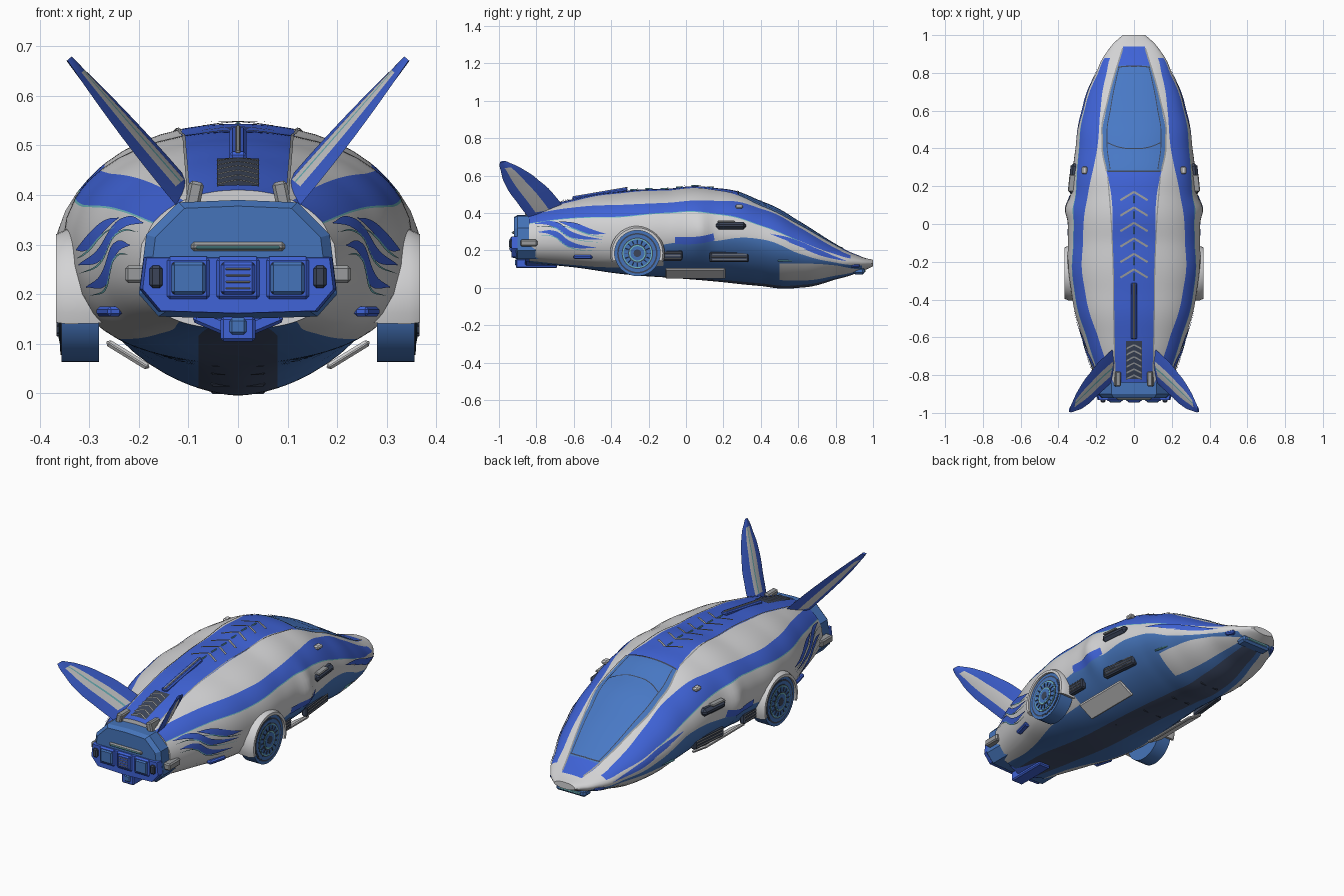
import bpy, bmesh, math
from mathutils import Matrix, Vector

cube = bpy.data.objects.get("Cube")
if cube:
    bpy.data.objects.remove(cube, do_unlink=True)

# Palette
def material(name, rgb):
    m = bpy.data.materials.new(name)
    m.use_nodes = True
    m.diffuse_color = (*rgb, 1)
    m.node_tree.nodes["Principled BSDF"].inputs["Base Color"].default_value = (*rgb, 1)
    return m

PALETTE = [material(n, c) for n, c in (
    ("shell white", (.65, .65, .66)), ("royal blue", (.05, .125, .68)), ("steel blue", (.06, .175, .49)),
    ("canopy blue", (.065, .19, .56)), ("dark slate", (.045, .06, .1)), ("pale teal", (.16, .48, .52)),
    ("trim grey", (.32, .33, .34)), ("keel navy", (.06, .085, .16)))]
WHITE, ROYAL, STEEL, CANOPY, DARK, TEAL, GREY, KEEL = range(len(PALETTE))

# Object helpers
def finish(name, bm, mat=None, mirror=False, angle=35):
    bmesh.ops.recalc_face_normals(bm, faces=bm.faces)
    me = bpy.data.meshes.new(name)
    bm.to_mesh(me)
    bm.free()
    for m in (PALETTE if mat is None else [PALETTE[mat]]):
        me.materials.append(m)
    ob = bpy.data.objects.new(name, me)
    bpy.context.collection.objects.link(ob)
    if mirror:
        mod = ob.modifiers.new("mirror", 'MIRROR')
        mod.use_clip = True
    bpy.ops.object.select_all(action='DESELECT')
    ob.select_set(True)
    bpy.context.view_layer.objects.active = ob
    bpy.ops.object.shade_smooth_by_angle(angle=math.radians(angle))

def box(name, centre, size, mat, mirror=False, bevel=.006, turn=(0, 'X')):
    bm = bmesh.new()
    bmesh.ops.create_cube(bm, size=1)
    bmesh.ops.scale(bm, vec=size, verts=bm.verts)
    bmesh.ops.bevel(bm, geom=bm.edges[:], offset=min(bevel, min(size) * .4), segments=1, affect='EDGES')
    bmesh.ops.transform(bm, matrix=Matrix.Translation(centre) @ Matrix.Rotation(turn[0], 4, turn[1]), verts=bm.verts)
    finish(name, bm, mat, mirror, 20)

def prism(name, half, y0, y1, mat, chamfer=.9):
    """Symmetric outline in x and z, run along y with a narrowed end."""
    outline = half + [(-x, z) for x, z in reversed(half) if x > 0]
    mid = sum(z for x, z in outline) / len(outline)
    bm = bmesh.new()
    rings = [[bm.verts.new((x * s, y, mid + (z - mid) * s)) for x, z in outline]
             for y, s in ((y0, chamfer), (y0 + .02, 1), (y1, 1))]
    loft(bm, rings, True)
    bm.faces.new(rings[0])
    bm.faces.new(rings[-1])
    finish(name, bm, mat, angle=20)

def loft(bm, rings, closed=False, rule=lambda i, j: 0):
    n = len(rings[0])
    for i in range(len(rings) - 1):
        for j in range(n if closed else n - 1):
            k = (j + 1) % n
            f = bm.faces.new((rings[i][j], rings[i][k], rings[i + 1][k], rings[i + 1][j]))
            f.material_index = rule(i, j)

def smooth_curve(xs, vs):
    """Cubic interpolation through the given keys."""
    n = len(xs)
    slope = [(vs[min(i + 1, n - 1)] - vs[max(i - 1, 0)]) / (xs[min(i + 1, n - 1)] - xs[max(i - 1, 0)]) for i in range(n)]
    def f(x):
        x = min(max(x, xs[0]), xs[-1])
        i = max(k for k in range(n - 1) if xs[k] <= x)
        h = xs[i + 1] - xs[i]
        t = (x - xs[i]) / h
        a = vs[i] + slope[i] * h * t
        b = vs[i + 1] - slope[i + 1] * h * (1 - t)
        s = t * t * (3 - 2 * t)
        return a * (1 - s) + b * s
    return f

# Hull shape along its length; the belly is fuller towards the rear
Y = [-.84, -.6, -.35, -.1, .15, .4, .6, .8, .93, 1]
width, top, middle, bottom, belly, spine_x, band_in, band_out, white_z, lower_z = (smooth_curve(Y, v) for v in (
    [.2, .275, .335, .35, .335, .31, .275, .2, .13, .06],
    [.41, .475, .515, .53, .535, .465, .36, .235, .17, .15],
    [.26, .29, .3, .3, .29, .25, .2, .15, .135, .13],
    [.13, .11, .075, .055, .035, .01, .0, .045, .085, .115],
    [2.5, 2.9, 2.7, 2.1, 1.8, 1.7, 1.7, 1.7, 1.8, 1.8],
    [.1, .105, .11, .115, .12, .165, .148, .1, .06, .03],
    [.11, .19, .26, .27, .245, .195, .178, .145, .1, .04],
    [.17, .25, .315, .32, .307, .29, .262, .19, .12, .045],
    [.17, .15, .17, .235, .25, .26, .185, .135, .12, .118],
    [.145, .122, .11, .12, .14, .13, .13, .12, .1, .116]))
UP = 2.15

def point(y, a):
    s, c = max(math.sin(a), 0), abs(math.cos(a))
    upper = a <= math.pi / 2
    n = 2 / (UP if upper else belly(y))
    reach = (top(y) if upper else bottom(y)) - middle(y)
    bulge = .024 * math.exp(-((y - .08) / .05) ** 2) * s ** 10
    return Vector((width(y) * s ** n + bulge, y, middle(y) + reach * c ** n))

def angle_at_x(y, x, under=False):
    u = min(abs(x) / width(y), 1)
    a = math.asin(u ** ((belly(y) if under else UP) / 2))
    return math.pi - a if under else a

def angle_at_z(y, z):
    m = middle(y)
    if z >= m:
        return math.acos(min((z - m) / (top(y) - m), 1) ** (UP / 2))
    return math.pi / 2 + math.asin(min((m - z) / (m - bottom(y)), 1) ** (belly(y) / 2))

def side_x(y, z):
    return point(y, angle_at_z(y, z)).x

def seams(y):
    out = angle_at_x(y, band_out(y))
    a = [0, angle_at_x(y, spine_x(y) * .85), angle_at_x(y, spine_x(y)),
         angle_at_x(y, band_in(y)), out, out + .02, angle_at_z(y, white_z(y)), angle_at_z(y, lower_z(y)),
         angle_at_x(y, width(y) * .5, True), angle_at_x(y, min(.08, width(y) * .3), True), math.pi]
    for i in range(1, len(a)):
        a[i] = min(max(a[i], a[i - 1] + .01), math.pi - .01 * (len(a) - 1 - i))
    return a

# Hull with colour strips that follow its seams
SPLIT = 4
stations = [-.84 + .02 * i for i in range(93)]

def hull_colour(i, j):
    y, strip = stations[i] + .01, j // SPLIT
    if y > .95:
        return WHITE
    if strip < 2:
        return (CANOPY, STEEL)[strip] if .28 < y < .84 else ROYAL
    return (WHITE, ROYAL if y < .88 else WHITE, TEAL if y < .6 else WHITE, WHITE,
            STEEL if y > -.12 else WHITE, WHITE if y > .5 else STEEL, STEEL, KEEL)[strip - 2]

bm = bmesh.new()
rings = []
for y in stations:
    s = seams(y)
    angles = [s[k] + (s[k + 1] - s[k]) * t / SPLIT for k in range(len(s) - 1) for t in range(SPLIT)] + [math.pi]
    rings.append([bm.verts.new(point(y, a)) for a in angles])
loft(bm, rings, rule=hull_colour)
for r in (rings[0], rings[-1]):
    bm.faces.new(r)
for r in rings:
    r[0].co.x = r[-1].co.x = 0
finish("hull", bm, mirror=True)

# Thin inlays that lie on the hull, seen from the side (y, z) or from above (x, y)
def inlay(name, pts, w, mat, above=False, taper=True, lift=.004):
    keys = list(range(len(pts)))
    fa, fb = (smooth_curve(keys, [p[k] for p in pts]) for k in (0, 1))
    n = 20
    rows, bm = [], bmesh.new()
    for i in range(n + 1):
        t = i / n * keys[-1]
        d = Vector((fa(t + .02) - fa(t - .02), fb(t + .02) - fb(t - .02))).normalized()
        h = w / 2 * (max(math.sin(math.pi * i / n), .06) if taper else 1)
        row = []
        for side in (-1, 0, 1):
            a, b = fa(t) - d.y * h * side, fb(t) + d.x * h * side
            p = point(b, angle_at_x(b, a)) if above else point(a, angle_at_z(a, b))
            row.append(bm.verts.new(p + Vector((0 if above else lift, 0, lift))))
        rows.append(row)
    loft(bm, rows)
    finish(name, bm, mat, True)

for k, path in enumerate(([(-.81, .34), (-.7, .335), (-.61, .28), (-.45, .255)],
                          [(-.79, .295), (-.7, .285), (-.62, .23), (-.48, .21)],
                          [(-.68, .35), (-.6, .33), (-.52, .3), (-.43, .285)])):
    inlay(f"flank_flame_{k}", path, .034, ROYAL)
    inlay(f"flank_flame_edge_{k}", [(y, z - .018) for y, z in path], .006, TEAL)
for k in range(3):
    inlay(f"nose_streak_{k}", [(.45 + .09 * k, .285 - .04 * k), (.58 + .08 * k, .245 - .036 * k), (.74 + .06 * k, .185 - .023 * k)], .02, ROYAL)
inlay("flank_panel", [(-.06, .25), (.05, .25), (.15, .268)], .038, ROYAL, taper=False)
inlay("spine_rail", [(spine_x(y), y) for y in (-.83, -.5, -.1, .25)], .006, GREY, True, False)
inlay("canopy_rail", [(spine_x(y), y) for y in (.28, .45, .65, .93)], .008, GREY, True, False)
inlay("canopy_rim", [(spine_x(y) * .85, y) for y in (.29, .45, .6, .75, .83)], .004, DARK, True, False)
inlay("canopy_rear_bar", [(0, .28), (.08, .28), (.14, .28)], .008, DARK, True, False)
inlay("canopy_front_bar", [(0, .835), (.04, .835), (.085, .83)], .006, DARK, True, False)
inlay("canopy_hoop", [(0, .4), (.07, .405), (.14, .43)], .005, DARK, True, False)
for k in range(6):
    y = .17 - .082 * k
    inlay(f"spine_chevron_{k}", [(0, y), (.036, y - .022), (.072, y - .044)], .011, GREY, True, False, .006)
    box(f"spine_dash_{k}", (0, y - .04, top(y - .04) + .001), (.007, .04, .008), TEAL)

# Spine ridge and rear louvres
box("spine_ridge", (0, -.46, top(-.46) - .002), (.034, .3, .02), ROYAL, turn=(.17, 'X'))
box("spine_ridge_cap", (0, -.46, top(-.46) + .008), (.01, .3, .006), GREY, turn=(.17, 'X'))
inlay("louvre_bed", [(.021, -.62), (.021, -.72), (.021, -.82)], .042, DARK, True, False)
for k in range(6):
    y = -.64 - .032 * k
    inlay(f"louvre_{k}", [(0, y), (.02, y - .01), (.042, y - .022)], .008, GREY, True, False, .009)

# Tail fins: broad tilted blades with blue edges and a white centre
SPAN = [0, .3, .6, .85, .95, 1]
lead = smooth_curve(SPAN, [-.64, -.7, -.785, -.88, -.935, -.965])
trail = smooth_curve(SPAN, [-.84, -.905, -.965, -.99, -.997, -.995])
bm = bmesh.new()
rings = []
for i in range(21):
    s = i / 20
    base, normal = Vector((.1 + .24 * s, 0, .39 + .285 * s)), Vector((-.76, 0, .65))
    thick, tilt = .014 * (1 - .6 * s), .026 * (1 - .8 * s * s)
    def fin_point(c, n):
        offset = normal * (n * thick + tilt * (1 - 2 * c))
        return bm.verts.new(base + offset + Vector((0, lead(s) * (1 - c) + trail(s) * c, 0)))
    rings.append([fin_point(c, n) for c, n in ((0, 0), (.34, .9), (.5, 1), (.55, 1), (.74, .8), (1, 0), (.72, -.9), (.36, -.9))])
loft(bm, rings, True, lambda i, j: ROYAL if not 1 < i < 18 else (ROYAL, WHITE, TEAL, WHITE, ROYAL, ROYAL, WHITE, ROYAL)[j])
for r in (rings[0], rings[-1]):
    bm.faces.new(r).material_index = ROYAL
finish("tail_fin", bm, mirror=True, angle=40)
box("fin_root", (.088, -.82, .4), (.03, .08, .055), GREY, True, turn=(-.2, 'Y'))

# Engine block, thrusters and light bar
prism("engine_block", [(0, .39), (.12, .385), (.185, .32), (.2, .2), (.16, .155), (0, .15)], -.92, -.76, STEEL)
prism("engine_panel", [(0, .275), (.19, .275), (.198, .21), (.16, .165), (0, .16)], -.932, -.88, ROYAL, .97)
for k in (-1, 0, 1):
    x = .1 * k
    box(f"thruster_frame_{k + 1}", (x, -.928, .232), (.09, .02, .088), ROYAL, bevel=.012)
    box(f"thruster_rim_{k + 1}", (x, -.931, .232), (.076, .02, .074), DARK, bevel=.012)
    box(f"thruster_core_{k + 1}", (x, -.934, .232), (.068, .02, .066), STEEL if k else ROYAL, bevel=.006)
for k in range(4):
    box(f"thruster_slat_{k}", (0, -.944, .212 + .013 * k), (.05, .004, .004), GREY)
box("light_frame", (0, -.918, .296), (.19, .02, .018), GREY)
box("light_bar", (0, -.927, .294), (.17, .01, .007), TEAL)
box("engine_side_pod", (.165, -.91, .235), (.026, .07, .045), DARK, True)
box("engine_outrigger", (.205, -.84, .24), (.045, .09, .035), GREY, True)
box("chin_pod", (0, -.8, .13), (.07, .22, .05), ROYAL)
box("chin_nozzle", (0, -.9, .135), (.036, .03, .034), STEEL)
box("chin_strut", (.055, -.78, .145), (.07, .16, .03), ROYAL, True, turn=(-.4, 'Y'))

# Wheels with stepped hub rings, spokes and arched fenders
AXLE = Vector((0, -.26, .185))

def disc(name, r, x0, x1, mat):
    bm = bmesh.new()
    bmesh.ops.create_cone(bm, cap_ends=True, segments=40, radius1=r, radius2=r, depth=x1 - x0)
    bmesh.ops.transform(bm, matrix=Matrix.Translation(AXLE + Vector(((x0 + x1) / 2, 0, 0))) @ Matrix.Rotation(math.pi / 2, 4, 'Y'), verts=bm.verts)
    finish(name, bm, mat, True)

disc("tyre", .122, .28, .356, STEEL)
for k, (r, mat) in enumerate(((.108, DARK), (.1, STEEL), (.084, DARK), (.079, TEAL), (.074, STEEL), (.05, DARK), (.044, TEAL), (.038, STEEL), (.02, DARK))):
    disc(f"wheel_ring_{k}", r, .34, .3575 + .0012 * k, mat)
for k in range(16):
    a = math.tau * k / 16
    box(f"wheel_spoke_{k}", AXLE + Vector((.363, .061 * math.cos(a), .061 * math.sin(a))), (.006, .018, .004), DARK, True, turn=(a, 'X'))

bm = bmesh.new()
rings = []
for i in range(25):
    a = math.radians(-18 + 216 * i / 24)
    rings.append([bm.verts.new(AXLE + Vector((x, r * math.cos(a), r * math.sin(a))))
                  for x, r in ((.27, .122), (.27, .14), (.345, .146), (.367, .136), (.367, .122))])
loft(bm, rings, True)
bm.faces.new(rings[0])
bm.faces.new(rings[-1])
finish("wheel_fender", bm, WHITE, True)

# Flank grilles, intakes, skids and small fittings
for name, y, z, length, yaw in (("front_grille", .23, .165, .21, .1), ("rear_grille", -.07, .172, .1, 0)):
    x = side_x(y, z) + .006
    box(name, (x, y, z), (.03, length, .055), DARK, True, turn=(yaw, 'Z'))
    for k in range(3):
        box(f"{name}_slat_{k}", (x + .015, y, z - .015 + .015 * k), (.008, length * .9, .004), GREY, True, turn=(yaw, 'Z'))
box("side_intake", (.32, .24, .333), (.045, .16, .04), DARK, True, .014, (.1, 'Z'))
box("intake_lip", (.326, .215, .354), (.04, .09, .01), GREY, True, turn=(.1, 'Z'))
box("shoulder_fitting", (.262, .285, .435), (.03, .04, .02), WHITE, True)
box("skid_plate", (.222, .05, .078), (.1, .32, .014), WHITE, True, .006, (-.55, 'Y'))
box("flank_sensor", (side_x(-.55, .165) + .005, -.55, .165), (.03, .1, .02), ROYAL, True, turn=(-.25, 'Z'))
box("flank_light", (side_x(.53, .145), .53, .145), (.012, .08, .008), TEAL, True, turn=(.25, 'Z'))
box("nose_lamp", (.125, .9, .118), (.04, .05, .02), ROYAL, True, turn=(.5, 'Z'))
box("nose_intake", (0, .925, .09), (.17, .06, .036), STEEL, bevel=.01)
box("nose_light", (0, .956, .09), (.12, .006, .012), TEAL)
for k in range(5):
    y = -.3 + .22 * k
    box(f"keel_rib_{k}", (0, y, bottom(y) + .006), (.11, .01, .01), DARK)
